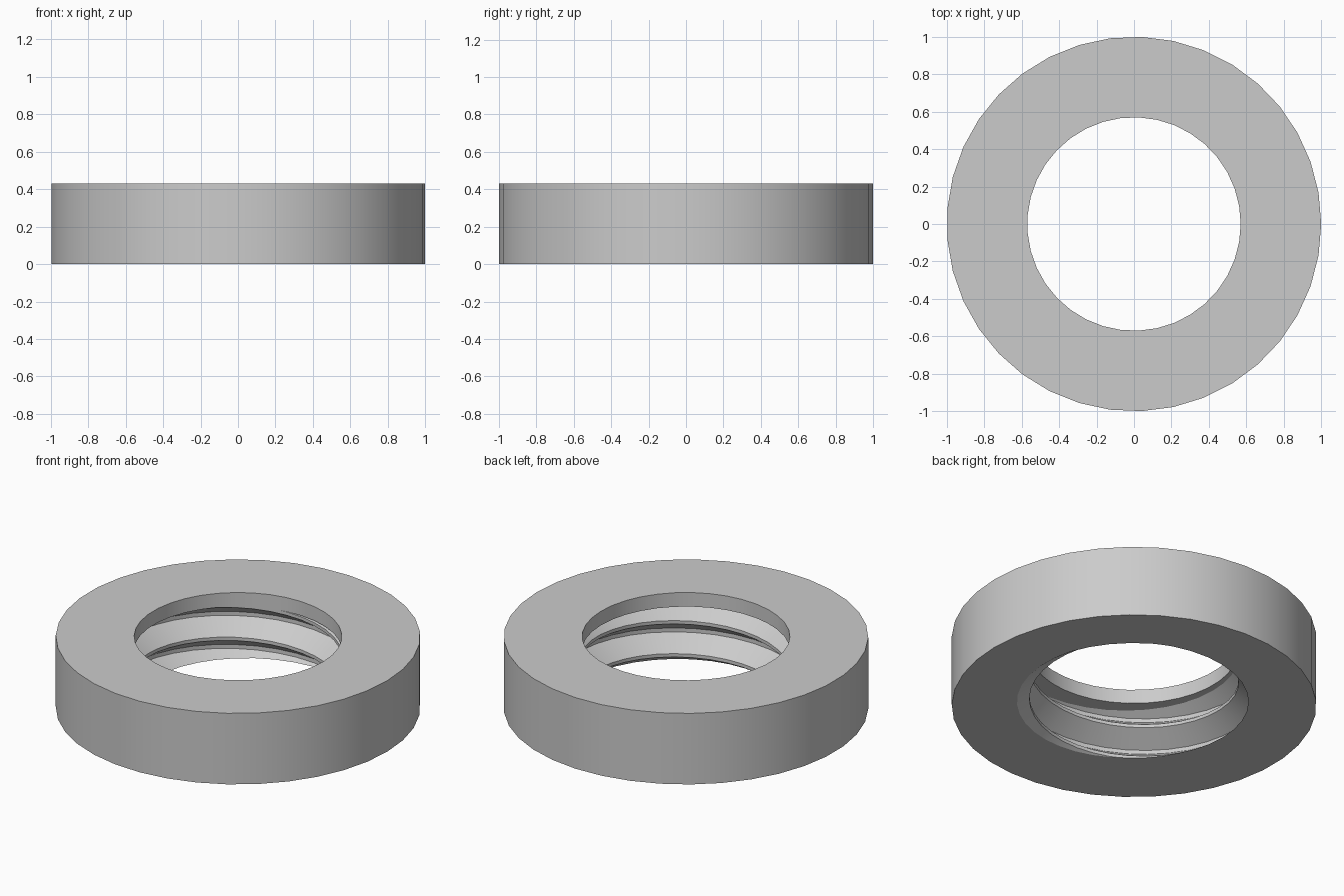
import bpy, bmesh, math

cube = bpy.data.objects.get("Cube")
if cube:
    bpy.data.objects.remove(cube)

SIDES = 37
HEIGHT = 0.43
LEDGE = 0.345       # the thread stops here, below a plain collar
OUTER, BORE = 1.0, 0.57
CREST, ROOT = 0.574, 0.69
PITCH, START = 0.2, 0.077
# one turn of the thread: (height offset, radius)
PROFILE = [(-0.01, CREST), (0.01, CREST), (0.088, ROOT), (0.112, ROOT)]


def polar(radius, step, z):
    a = 2 * math.pi * step / SIDES
    return (radius * math.cos(a), radius * math.sin(a), z)


bm = bmesh.new()

# Helical thread surface, longer than needed
points = [(START + turn * PITCH + dz, r) for turn in range(-3, 4) for dz, r in PROFILE]
columns = [[bm.verts.new(polar(r, i, z + PITCH * i / SIDES)) for z, r in points]
           for i in range(SIDES + 1)]
for a, b in zip(columns, columns[1:]):
    for j in range(len(points) - 1):
        bm.faces.new((a[j], b[j], b[j + 1], a[j + 1]))
bmesh.ops.remove_doubles(bm, verts=bm.verts[:], dist=0.0001)


# Trim the thread flat at the underside and at the ledge
def trim(z, **clear):
    geom = bm.verts[:] + bm.edges[:] + bm.faces[:]
    bmesh.ops.bisect_plane(bm, geom=geom, dist=0.00001, plane_co=(0, 0, z),
                           plane_no=(0, 0, 1), **clear)


def rim(z):
    return [e for e in bm.edges if e.is_boundary
            and all(abs(v.co.z - z) < 0.0001 for v in e.verts)]


trim(0, clear_inner=True)
trim(LEDGE, clear_outer=True)
bottom_rim, ledge_rim = rim(0), rim(LEDGE)


# Plain outer wall, top face and collar
def ring(radius, z):
    return [bm.verts.new(polar(radius, i, z)) for i in range(SIDES)]


rings = [ring(OUTER, 0), ring(OUTER, HEIGHT), ring(BORE, HEIGHT), ring(BORE, LEDGE)]
for a, b in zip(rings, rings[1:]):
    for i in range(SIDES):
        k = (i + 1) % SIDES
        bm.faces.new((a[i], a[k], b[k], b[i]))


# Underside and ledge, each filled between two loops
def fill(loop, edges):
    circle = [bm.edges.get((loop[i - 1], loop[i])) for i in range(SIDES)]
    bmesh.ops.triangle_fill(bm, use_beauty=True, edges=circle + edges, normal=(0, 0, -1))


fill(rings[0], bottom_rim)
fill(rings[3], ledge_rim)
bmesh.ops.recalc_face_normals(bm, faces=bm.faces[:])

mesh = bpy.data.meshes.new("threaded_ring")
bm.to_mesh(mesh)
bm.free()
ring_obj = bpy.data.objects.new("threaded_ring", mesh)
bpy.context.collection.objects.link(ring_obj)

# Single plain grey
grey = bpy.data.materials.new("light_grey")
grey.use_nodes = True
colour = (0.6, 0.6, 0.6, 1)
grey.diffuse_color = colour
grey.node_tree.nodes["Principled BSDF"].inputs["Base Color"].default_value = colour
mesh.materials.append(grey)

bpy.ops.object.select_all(action='DESELECT')
ring_obj.select_set(True)
bpy.context.view_layer.objects.active = ring_obj
bpy.ops.object.shade_smooth_by_angle(angle=math.radians(25))
